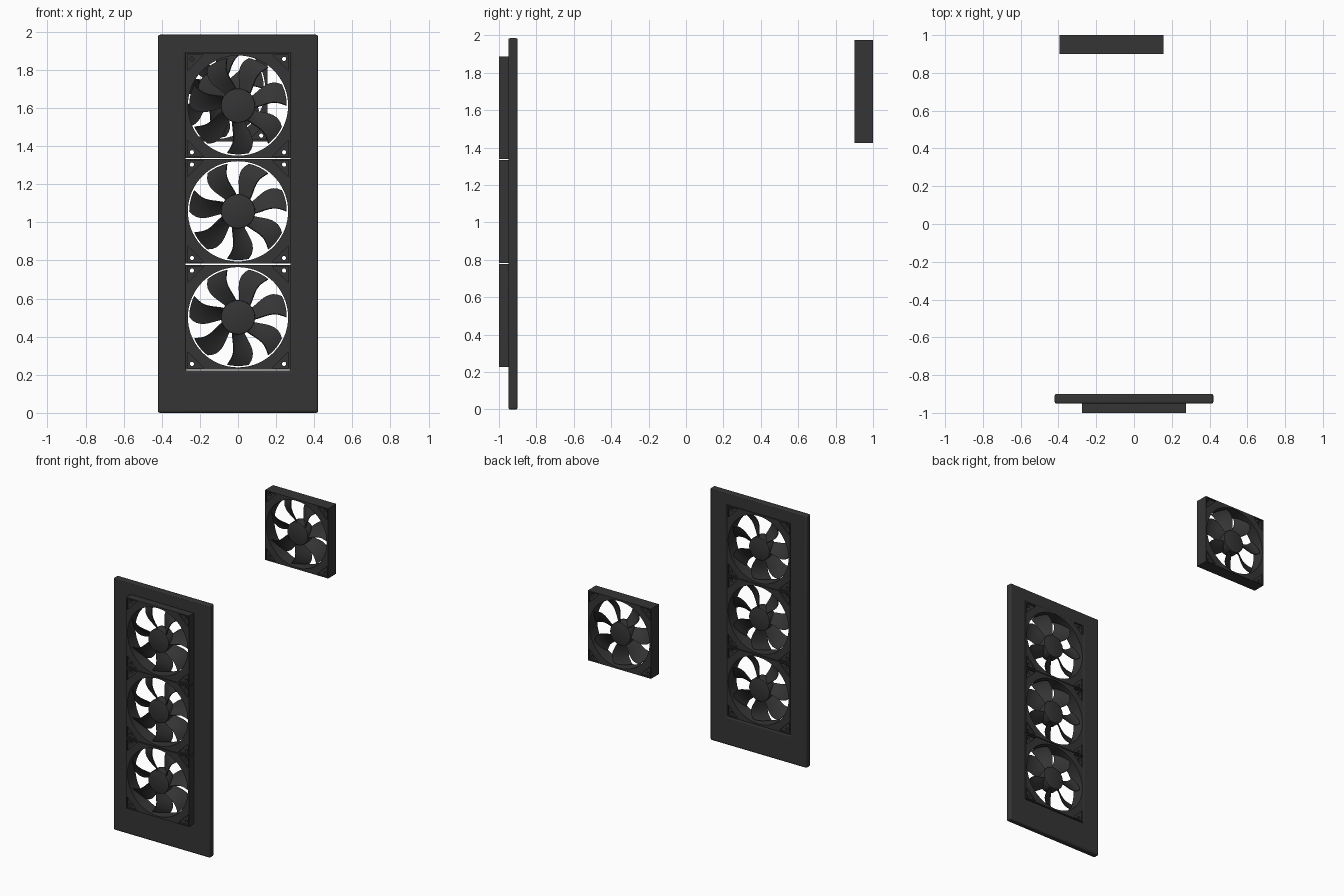
import bpy, bmesh, math
from mathutils import Matrix, Vector

if "Cube" in bpy.data.objects:
    bpy.data.objects.remove(bpy.data.objects["Cube"])

dark = bpy.data.materials.new("charcoal")
dark.diffuse_color = (0.035, 0.035, 0.035, 1)
dark.use_nodes = True
dark.node_tree.nodes["Principled BSDF"].inputs["Base Color"].default_value = dark.diffuse_color
S, D = 0.55, 0.10            # fan size and depth
H = S / 2


def mesh_object(name, bm):
    bmesh.ops.recalc_face_normals(bm, faces=bm.faces[:])
    me = bpy.data.meshes.new(name)
    bm.to_mesh(me)
    bm.free()
    me.materials.append(dark)
    ob = bpy.data.objects.new(name, me)
    bpy.context.collection.objects.link(ob)
    return ob


def prism(bm, pts, y0, y1):
    """Extrude an (x, z) outline along y."""
    a = [bm.verts.new((x, y0, z)) for x, z in pts]
    b = [bm.verts.new((x, y1, z)) for x, z in pts]
    bm.faces.new(a)
    bm.faces.new(b[::-1])
    for i in range(len(pts)):
        j = (i + 1) % len(pts)
        bm.faces.new((a[i], b[i], b[j], a[j]))


def circle(r, n, cx=0, cz=0):
    return [(cx + r * math.cos(2 * math.pi * i / n), cz + r * math.sin(2 * math.pi * i / n))
            for i in range(n)]


def cut(ob, cutter):
    m = ob.modifiers.new("cut", 'BOOLEAN')
    m.operation, m.solver, m.object = 'DIFFERENCE', 'EXACT', cutter
    ob.data = apply_mods(ob)
    bpy.data.objects.remove(cutter)


def apply_mods(ob):
    bpy.context.view_layer.update()
    me = bpy.data.meshes.new_from_object(ob.evaluated_get(bpy.context.evaluated_depsgraph_get()))
    ob.modifiers.clear()
    return me


def smooth(ob, angle=35):
    bpy.ops.object.select_all(action='DESELECT')
    ob.select_set(True)
    bpy.context.view_layer.objects.active = ob
    bpy.ops.object.shade_smooth_by_angle(angle=math.radians(angle))


# fan housing: square block, round duct, corner pockets and screw holes
bm = bmesh.new()
prism(bm, [(-H, -H), (H, -H), (H, H), (-H, H)], -D / 2, D / 2)
frame = mesh_object("fan_frame", bm)
bm = bmesh.new()
prism(bm, circle(0.263, 72), -D, D)
cut(frame, mesh_object("duct_cutter", bm))
bm = bmesh.new()
for sx in (-1, 1):
    for sz in (-1, 1):
        c, leg = 0.266, 0.085
        tri = [(sx * c, sz * c), (sx * (c - leg), sz * c), (sx * c, sz * (c - leg))]
        for e in (-1, 1):
            prism(bm, tri, e * (D / 2 - 0.012), e * D)
cut(frame, mesh_object("pocket_cutter", bm))
bm = bmesh.new()
for sx in (-1, 1):
    for sz in (-1, 1):
        prism(bm, circle(0.011, 16, sx * 0.242, sz * 0.245), -D, D)
cut(frame, mesh_object("screw_cutter", bm))
smooth(frame)

# rotor hub: bevelled disc
bm = bmesh.new()
prism(bm, circle(0.09, 48), -0.04, 0.04)
hub = mesh_object("fan_hub", bm)
b = hub.modifiers.new("round", 'BEVEL')
b.width, b.segments, b.limit_method = 0.006, 2, 'ANGLE'
b.angle_limit = math.radians(40)
hub.data = apply_mods(hub)
smooth(hub)

# seven swept, pitched blades
bm = bmesh.new()
NR, NU = 10, 6
for k in range(7):
    grid = []
    for i in range(NR + 1):
        t = i / NR
        r = 0.082 + t * (0.255 - 0.082)
        mid = math.radians(-90 + 360 / 7 * k + 14 * math.sin(math.pi * t * 0.75) - 10 * t)
        half = (0.030 + 0.034 * t) / r * (1 - 0.12 * max(0, t - 0.85) / 0.15)
        row = []
        for j in range(NU + 1):
            u = 2 * j / NU - 1
            a = mid + u * half
            y = u * 0.032 + 0.006 * (1 - u * u)
            row.append(bm.verts.new((r * math.cos(a), y, r * math.sin(a))))
        grid.append(row)
    for i in range(NR):
        for j in range(NU):
            bm.faces.new((grid[i][j], grid[i + 1][j], grid[i + 1][j + 1], grid[i][j + 1]))
blades = mesh_object("fan_blades", bm)
s = blades.modifiers.new("thick", 'SOLIDIFY')
s.thickness, s.offset = 0.006, 0
blades.data = apply_mods(blades)
smooth(blades, 40)

# three stacked front fans and one rear fan sharing the same parts
places = [("lower_front", 0, -0.95, 0.502), ("middle_front", 0, -0.95, 1.058),
          ("upper_front", 0, -0.95, 1.613), ("rear", -0.12, 0.95, 1.70)]
for n, (label, x, y, z) in enumerate(places):
    for part, name in ((frame, "frame"), (hub, "hub"), (blades, "blades")):
        ob = part if n == 3 else part.copy()
        if n < 3:
            bpy.context.collection.objects.link(ob)
        ob.name = f"{label}_fan_{name}"
        ob.location = (x, y, z)

# front panel: plate with rectangular opening and rounded edges
bm = bmesh.new()
outer = [(-0.42, 0), (0.42, 0), (0.42, 1.985), (-0.42, 1.985)]
inner = [(-0.276, 0.222), (0.276, 0.222), (0.276, 1.889), (-0.276, 1.889)]
rings = [[bm.verts.new((x, y, z)) for x, z in pts]
         for pts, y in ((outer, -0.95), (outer, -0.90), (inner, -0.90), (inner, -0.95))]
for q in range(4):
    A, B = rings[q], rings[(q + 1) % 4]
    for i in range(4):
        j = (i + 1) % 4
        bm.faces.new((A[i], A[j], B[j], B[i]))
panel = mesh_object("front_panel", bm)
b = panel.modifiers.new("round", 'BEVEL')
b.width, b.segments, b.limit_method = 0.01, 3, 'ANGLE'
smooth(panel)
